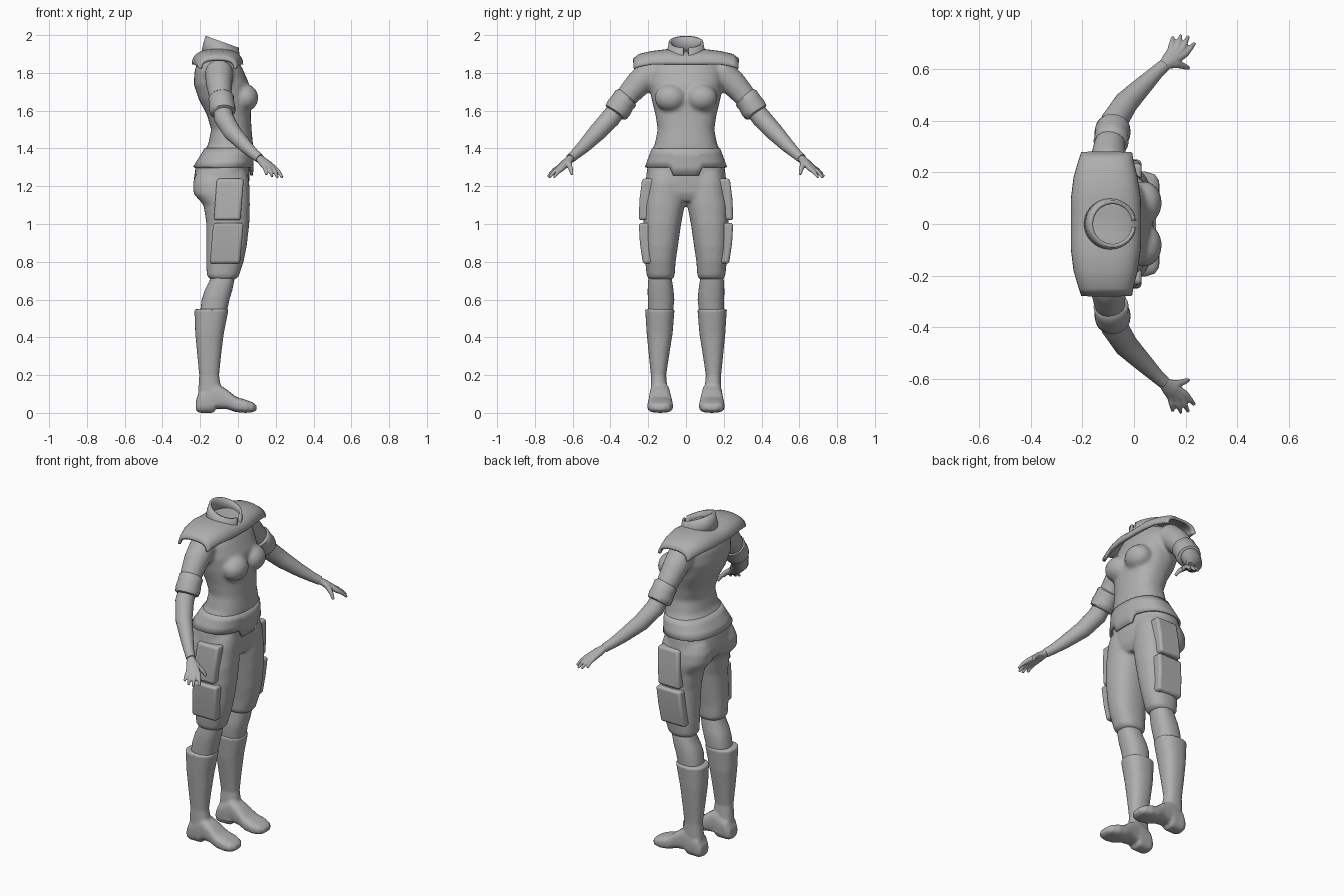
import bpy, bmesh, math
from mathutils import Vector

if "Cube" in bpy.data.objects:
    bpy.data.objects.remove(bpy.data.objects["Cube"])

GREY = bpy.data.materials.new("matte_grey")
GREY.diffuse_color = (0.43, 0.43, 0.43, 1)
GREY.use_nodes = True
GREY.node_tree.nodes["Principled BSDF"].inputs["Base Color"].default_value = GREY.diffuse_color


def sp(v, p):
    return math.copysign(abs(v) ** p, v)


def flat_ring(z, x0, x1, y0, y1, n=32, p=0.85):
    """Horizontal rounded ring inside the given x and y limits."""
    ts = [2 * math.pi * i / n for i in range(n)]
    return [Vector(((x0 + x1) / 2 + (x1 - x0) / 2 * sp(math.cos(t), p),
                    (y0 + y1) / 2 + (y1 - y0) / 2 * sp(math.sin(t), p), z)) for t in ts]


def loft(bm, rings, caps=True, closed=True):
    rows = [[bm.verts.new(c) for c in r] for r in rings]
    n = len(rows[0])
    for a, b in zip(rows, rows[1:]):
        for i in range(n if closed else n - 1):
            j = (i + 1) % n
            bm.faces.new((a[i], a[j], b[j], b[i]))
    if caps:
        bm.faces.new(rows[0])
        bm.faces.new(rows[-1])


def stack(bm, rows, s=1):
    """Loft of horizontal rings, on the side given by s."""
    loft(bm, [flat_ring(z, x0, x1, *sorted((y0 * s, y1 * s))) for z, x0, x1, y0, y1 in rows])


def tube(bm, pts, s=1, n=20):
    """Round limb through (x, y, z, radius) points."""
    c = [Vector((x, y * s, z)) for x, y, z, r in pts]
    rings = []
    for i, p in enumerate(pts):
        t = (c[min(i + 1, len(c) - 1)] - c[max(i - 1, 0)]).normalized()
        u = t.cross(Vector((1, 0, 0))).normalized()
        v = t.cross(u)
        rings.append([c[i] + p[3] * (u * math.cos(a) + v * math.sin(a))
                      for a in (2 * math.pi * k / n for k in range(n))])
    loft(bm, rings)


def ball(bm, loc, size):
    vs = bmesh.ops.create_uvsphere(bm, u_segments=24, v_segments=16, radius=1)["verts"]
    for v in vs:
        v.co = Vector([loc[k] + size[k] * v.co[k] for k in range(3)])


def finish(name, bm, voxel=0, smooth=4, thick=0, bevel=0):
    bmesh.ops.recalc_face_normals(bm, faces=bm.faces)
    me = bpy.data.meshes.new(name)
    bm.to_mesh(me)
    bm.free()
    me.materials.append(GREY)
    me.polygons.foreach_set("use_smooth", [True] * len(me.polygons))
    me.set_sharp_from_angle(angle=math.radians(50))
    ob = bpy.data.objects.new(name, me)
    bpy.context.collection.objects.link(ob)
    if voxel:
        m = ob.modifiers.new("blend", 'REMESH')
        m.mode = 'VOXEL'
        m.voxel_size = voxel
        m.use_smooth_shade = True
        m = ob.modifiers.new("soften", 'SMOOTH')
        m.factor, m.iterations = 0.5, smooth
    if thick:
        m = ob.modifiers.new("thickness", 'SOLIDIFY')
        m.thickness, m.offset = thick, 0
    if bevel:
        m = ob.modifiers.new("round", 'BEVEL')
        m.width, m.segments = bevel, 3
    return ob


SIDES = (("left", 1), ("right", -1))

# Shirt: torso, bust and upper sleeves blended together
bm = bmesh.new()
stack(bm, [(z, a, b, -w, w) for z, a, b, w in (
    (1.29, -.222, .06, .2), (1.36, -.198, .078, .197), (1.42, -.158, .08, .166),
    (1.5, -.142, .072, .15), (1.58, -.165, .068, .162), (1.66, -.208, .068, .182),
    (1.74, -.234, .06, .195), (1.81, -.23, .03, .195), (1.87, -.212, 0, .165),
    (1.91, -.18, -.02, .08))])
for _, s in SIDES:
    ball(bm, (.038, s * .082, 1.668), (.07, .084, .072))
    tube(bm, [(-.1, .13, 1.80, .07), (-.1, .19, 1.8, .075), (-.1, .25, 1.745, .07),
              (-.095, .3, 1.69, .062), (-.085, .345, 1.63, .055)], s)
finish("shirt", bm, .011)

# Trousers: hips and thighs blended together
bm = bmesh.new()
stack(bm, [(1.12, -.16, .035, -.12, .12), (1.16, -.215, .055, -.205, .205),
           (1.22, -.236, .06, -.215, .215), (1.3, -.225, .06, -.205, .205),
           (1.37, -.18, .065, -.185, .185)])
for _, s in SIDES:
    stack(bm, [(.705, -.145, -.015, .072, .195), (.725, -.165, .005, .06, .208),
               (.8, -.168, .03, .055, .216), (.88, -.167, .046, .043, .223),
               (1.0, -.167, .06, .026, .226), (1.1, -.182, .063, .006, .228),
               (1.16, -.235, .062, .002, .224), (1.22, -.238, .06, .002, .217),
               (1.27, -.22, .05, .01, .2)], s)
finish("trousers", bm, .011)

# Flared shirt hem with a lower front flap
bm = bmesh.new()
hem = []
N = 72
for k in range(4):
    f = k / 3
    top = flat_ring(1.4, -.17, .08, -.175, .175, N)
    low = flat_ring(1.3, -.232, .074, -.212, .212, N)
    row = []
    for a, b in zip(top, low):
        p = a.lerp(b, f)
        if b.x > 0 and abs(b.y) < .075:
            p.z -= .042 * f
        row.append(p)
    hem.append(row)
loft(bm, hem, caps=False)
finish("shirt_hem", bm, thick=.012)

# Shoulder yoke arched over the shoulders
bm = bmesh.new()
half = [(.275, -.197, -.015, 1.822, 1.87), (.245, -.207, -.01, 1.832, 1.893),
        (.18, -.226, .006, 1.845, 1.908), (.1, -.236, .018, 1.845, 1.918),
        (.04, -.236, .02, 1.845, 1.91)]
rows = []
for y, x0, x1, zb, zt in half + [(-r[0],) + r[1:] for r in reversed(half)]:
    rows.append([Vector(((x0 + x1) / 2 + (x1 - x0) / 2 * sp(math.cos(t), .75), y,
                         zb + (zt - zb) * sp(math.sin(t), .8)))
                 for t in (math.pi * i / 20 for i in range(21))])
loft(bm, rows, caps=False, closed=False)
finish("shoulder_yoke", bm, thick=.016)

# Tilted stand-up collar, split at the front
bm = bmesh.new()
rows = []
for cx, rx, ry, zb, zf in ((-.09, .098, .1, 1.9, 1.862), (-.088, .09, .092, 1.95, 1.89),
                           (-.083, .082, .084, 1.994, 1.932)):
    row = []
    for i in range(41):
        t = math.radians(8 + 344 * i / 40)
        f = (1 + math.cos(t)) / 2
        row.append(Vector((cx + rx * math.cos(t), ry * math.sin(t), zb + (zf - zb) * f)))
    rows.append(row)
loft(bm, rows, caps=False, closed=False)
finish("collar", bm, thick=.014)

for side, s in SIDES:
    # Rolled sleeve cuff
    bm = bmesh.new()
    tube(bm, [(-.09, .312, 1.675, .058), (-.089, .318, 1.668, .068), (-.086, .337, 1.642, .066),
              (-.083, .355, 1.615, .07), (-.081, .37, 1.592, .067), (-.08, .375, 1.585, .054)], s)
    finish(side + "_cuff", bm)

    # Forearm
    bm = bmesh.new()
    tube(bm, [(-.085, .345, 1.63, .048), (-.075, .4, 1.56, .052), (-.03, .47, 1.485, .047),
              (.04, .54, 1.412, .036), (.085, .585, 1.37, .028), (.115, .612, 1.347, .025)], s)
    finish(side + "_forearm", bm)

    # Hand: four fingers fanning from the wrist, and a thumb
    bm = bmesh.new()
    for kx, ky, kz, tx, ty, tz in ((.142, .672, 1.3, .15, .724, 1.262),
                                   (.163, .674, 1.297, .182, .731, 1.25),
                                   (.184, .672, 1.293, .21, .726, 1.245),
                                   (.2, .66, 1.29, .235, .7, 1.245)):
        mx, my, mz = (.11 + kx) / 2, (.605 + ky) / 2, (1.352 + kz) / 2
        tube(bm, [(.11, .605, 1.352, .02), (mx, my, mz, .019), (kx, ky, kz, .014),
                  ((kx + tx) / 2, (ky + ty) / 2, (kz + tz) / 2 + .006, .011),
                  (tx, ty, tz, .007)], s, 10)
    tube(bm, [(.12, .615, 1.345, .018), (.165, .62, 1.318, .016), (.195, .61, 1.29, .012),
              (.212, .603, 1.262, .008)], s, 10)
    finish(side + "_hand", bm, .005, 2)

    # Knee
    bm = bmesh.new()
    stack(bm, [(.76, -.14, -.01, .08, .19), (.7, -.15, -.02, .074, .2), (.65, -.175, -.03, .066, .203),
               (.6, -.192, -.045, .062, .202), (.53, -.2, -.06, .07, .2)], s)
    finish(side + "_knee", bm)

    # Boot: shaft, foot and heel blended together
    bm = bmesh.new()
    stack(bm, [(.04, -.215, -.06, .085, .19), (.12, -.21, -.088, .098, .187),
               (.2, -.205, -.1, .105, .186), (.3, -.215, -.09, .09, .196),
               (.42, -.226, -.075, .071, .208), (.53, -.23, -.053, .062, .215),
               (.55, -.232, -.05, .06, .217)], s)
    foot = []
    for x, z0, z1, y0, y1 in ((-.222, .01, .07, .1, .175), (-.2, 0, .12, .088, .188),
                              (-.13, 0, .16, .085, .192), (-.115, .022, .16, .085, .192),
                              (-.06, .02, .125, .078, .196), (-.01, .004, .085, .07, .203),
                              (.04, 0, .07, .068, .205), (.08, .004, .055, .083, .193),
                              (.098, .015, .04, .11, .168)):
        foot.append([Vector((x, s * ((y0 + y1) / 2 + (y1 - y0) / 2 * sp(math.cos(t), .7)),
                             (z0 + z1) / 2 + (z1 - z0) / 2 * sp(math.sin(t), .7)))
                     for t in (2 * math.pi * i / 24 for i in range(24))])
    loft(bm, foot)
    finish(side + "_boot", bm, .008, 2)

    # Thigh panel above and cargo pouch below
    for part, z0, z1, x0, x1, yt, yb in (("thigh_panel", 1.02, 1.24, -.12, .022, .232, .25),
                                         ("cargo_pouch", .79, 1.005, -.14, .02, .25, .228)):
        bm = bmesh.new()
        xs = (x1 - x0) * .06
        loft(bm, [[Vector((a, s * b, z)) for a, b in ((x0 + d, .17), (x1 + d, .17),
                                                     (x1 + d, y), (x0 + d, y))]
                  for z, y, d in ((z0, yb, -xs), ((z0 + z1) / 2, (yt + yb) / 2 + .005, 0), (z1, yt, xs))])
        finish(side + "_" + part, bm, bevel=.014)
